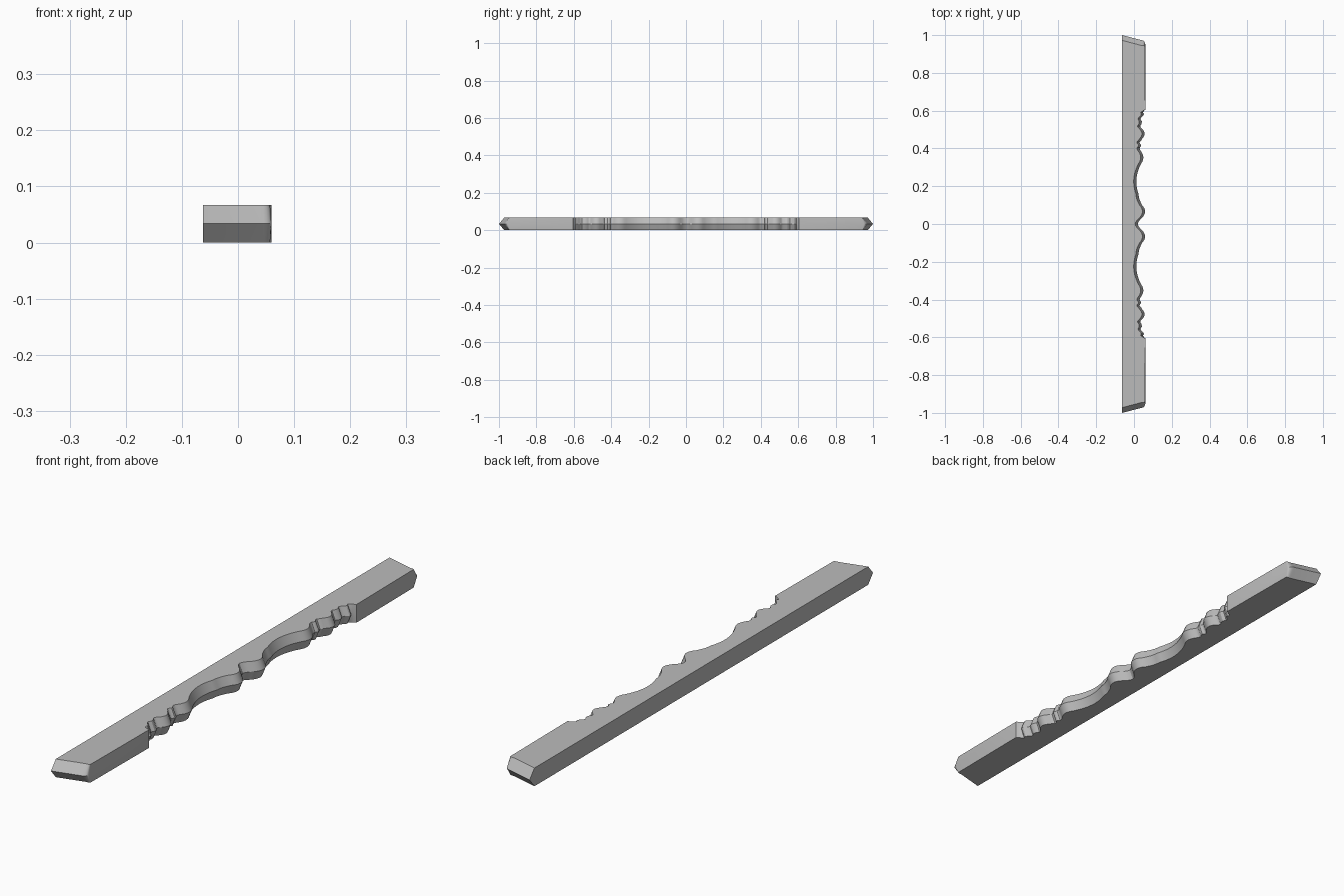
import bpy, bmesh, math

cube = bpy.data.objects.get("Cube")
if cube:
    bpy.data.objects.remove(cube)

BACK, SIDE, H = -0.0625, 0.06, 0.067
CARVE, END = 0.014, 0.028      # how far the top and bottom edges sit back

# Half of the carved edge: (y, x, bulge of the arc leading to this point)
stations = [(0, 0.02, 0), (0.03, 0.04, -0.004), (0.10, 0.043, 0.017),
            (0.112, 0.037, 0), (0.16, 0.024, -0.003), (0.32, 0.038, -0.018),
            (0.385, 0.037, 0.012), (0.405, 0.031, -0.003), (0.42, 0.037, 0.003),
            (0.435, 0.030, -0.003), (0.45, 0.042, 0.002), (0.505, 0.042, 0.014),
            (0.52, 0.033, -0.003), (0.555, 0.035, 0.008), (0.57, 0.045, -0.002),
            (0.59, 0.048, 0.006), (0.605, SIDE, -0.002)]


def half_edge():
    """Points as (x, y, inset x, inset y), from the middle out to one end."""
    pts = [(stations[0][1], 0, CARVE, 0)]
    for (y0, x0, _), (y1, x1, bulge) in zip(stations, stations[1:]):
        n = max(3, int((y1 - y0) / 0.01)) if bulge else 1
        for i in range(1, n + 1):
            t = i / n
            x = x0 + (x1 - x0) * t + bulge * 4 * t * (1 - t)
            y = y0 + (y1 - y0) * t
            pts.append((x, y, CARVE * min(1, (0.605 - y) / 0.015), 0))
    # Rounded outer corner, then the slanted end
    for i in range(6):
        a = math.pi / 2 * i / 5
        pts.append((SIDE - 0.02 * (1 - math.cos(a)), 0.95 + 0.023 * math.sin(a),
                    0.003 * math.cos(a), END * (0.3 + 0.7 * math.sin(a))))
    pts.append((BACK, 1, 0, END))
    return pts


half = half_edge()
outline = [(x, -y, ix, -iy) for x, y, ix, iy in reversed(half[1:])] + half

# Body: bottom, middle and top loops joined by walls
bm = bmesh.new()
loops = []
for z, inset in ((0, 1), (H / 2, 0), (H, 1)):
    loops.append([bm.verts.new((x - ix * inset, y - iy * inset, z))
                  for x, y, ix, iy in outline])
n = len(outline)
for low, high in zip(loops, loops[1:]):
    for i in range(n - 1):
        bm.faces.new((low[i], low[i + 1], high[i + 1], high[i]))
bm.faces.new(loops[2])
bm.faces.new(list(reversed(loops[0])))
bm.faces.new([loop[-1] for loop in loops] + [loop[0] for loop in reversed(loops)])
bmesh.ops.recalc_face_normals(bm, faces=bm.faces)
bmesh.ops.triangulate(bm, faces=[f for f in bm.faces if len(f.verts) > 6])

mesh = bpy.data.meshes.new("carved_rail")
bm.to_mesh(mesh)
bm.free()
rail = bpy.data.objects.new("carved_rail", mesh)
bpy.context.collection.objects.link(rail)

# Plain grey
grey = bpy.data.materials.new("plain_grey")
grey.use_nodes = True
colour = (0.5, 0.5, 0.5, 1)
grey.diffuse_color = colour
grey.node_tree.nodes["Principled BSDF"].inputs["Base Color"].default_value = colour
mesh.materials.append(grey)

bpy.context.view_layer.objects.active = rail
rail.select_set(True)
bpy.ops.object.shade_smooth_by_angle(angle=math.radians(30))
